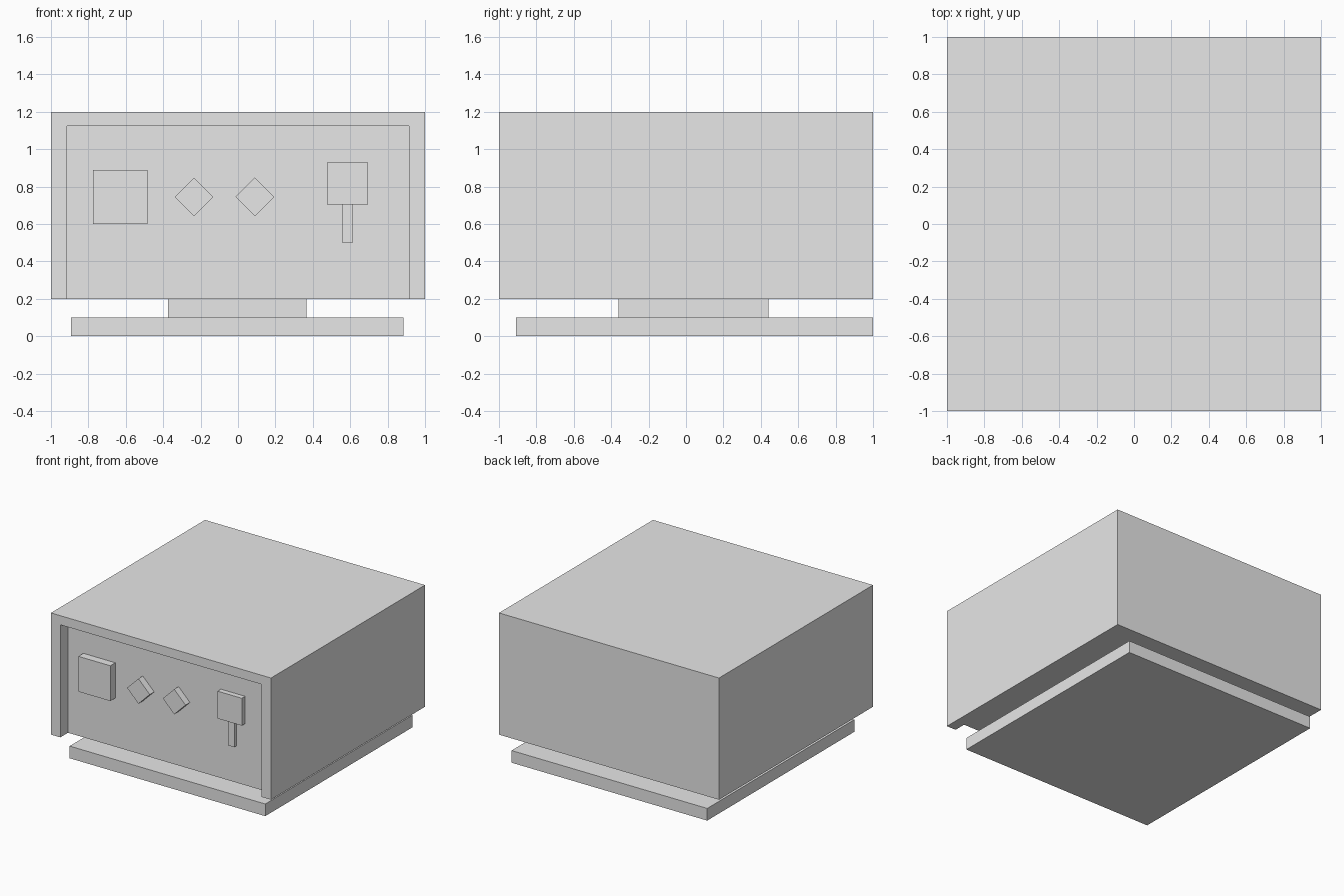
import bpy
import bmesh
from math import radians
from mathutils import Matrix, Vector

default = bpy.data.objects.get("Cube")
if default:
    bpy.data.objects.remove(default, do_unlink=True)

# Single plain grey for every part
GREY = (0.8, 0.8, 0.8, 1.0)
grey = bpy.data.materials.new("light grey")
grey.use_nodes = True
grey.diffuse_color = GREY
grey.node_tree.nodes["Principled BSDF"].inputs["Base Color"].default_value = GREY


def add_object(name, bm):
    bmesh.ops.recalc_face_normals(bm, faces=bm.faces)
    mesh = bpy.data.meshes.new(name)
    bm.to_mesh(mesh)
    bm.free()
    mesh.materials.append(grey)
    obj = bpy.data.objects.new(name, mesh)
    bpy.context.collection.objects.link(obj)
    return obj


def box(name, x, y, z, turn=0):
    """Box between (min, max) pairs, optionally turned about its depth axis."""
    size = Vector([b - a for a, b in (x, y, z)])
    centre = Vector([(a + b) / 2 for a, b in (x, y, z)])
    bm = bmesh.new()
    bmesh.ops.create_cube(bm, size=1, matrix=Matrix.Translation(centre)
                          @ Matrix.Rotation(radians(turn), 4, 'Y')
                          @ Matrix.Diagonal(size).to_4x4())
    return add_object(name, bm)


FRONT, PANEL = -1.0, -0.9
LOW, HIGH = 0.2, 1.2

# Housing body behind the recessed panel
box("housing", (-1, 1), (PANEL, 1), (LOW, HIGH))

# Front rim: an upside-down U, open at the bottom
outline = [(-1, LOW), (-1, HIGH), (1, HIGH), (1, LOW),
           (0.915, LOW), (0.915, 1.125), (-0.915, 1.125), (-0.915, LOW)]
bm = bmesh.new()
face = bm.faces.new([bm.verts.new((x, FRONT, z)) for x, z in outline])
rim = bmesh.ops.extrude_face_region(bm, geom=[face])
bmesh.ops.translate(bm, vec=(0, PANEL - FRONT, 0),
                    verts=[v for v in rim["geom"] if isinstance(v, bmesh.types.BMVert)])
add_object("front_rim", bm)

# Panel controls
box("square_button", (-0.775, -0.485), (-0.965, PANEL), (0.60, 0.89))
for side, x in (("right", -0.235), ("left", 0.09)):
    half = 0.073
    box(f"diamond_knob_{side}", (x - half, x + half), (-0.957, PANEL),
        (0.745 - half, 0.745 + half), turn=45)
box("switch_head", (0.475, 0.695), (-0.943, PANEL), (0.705, 0.93))
box("switch_stem", (0.555, 0.615), (-0.925, PANEL), (0.50, 0.705))

# Stand
box("stand_neck", (-0.375, 0.365), (-0.36, 0.44), (0.1, LOW))
box("stand_base", (-0.893, 0.885), (-0.91, 1.0), (0, 0.1))
